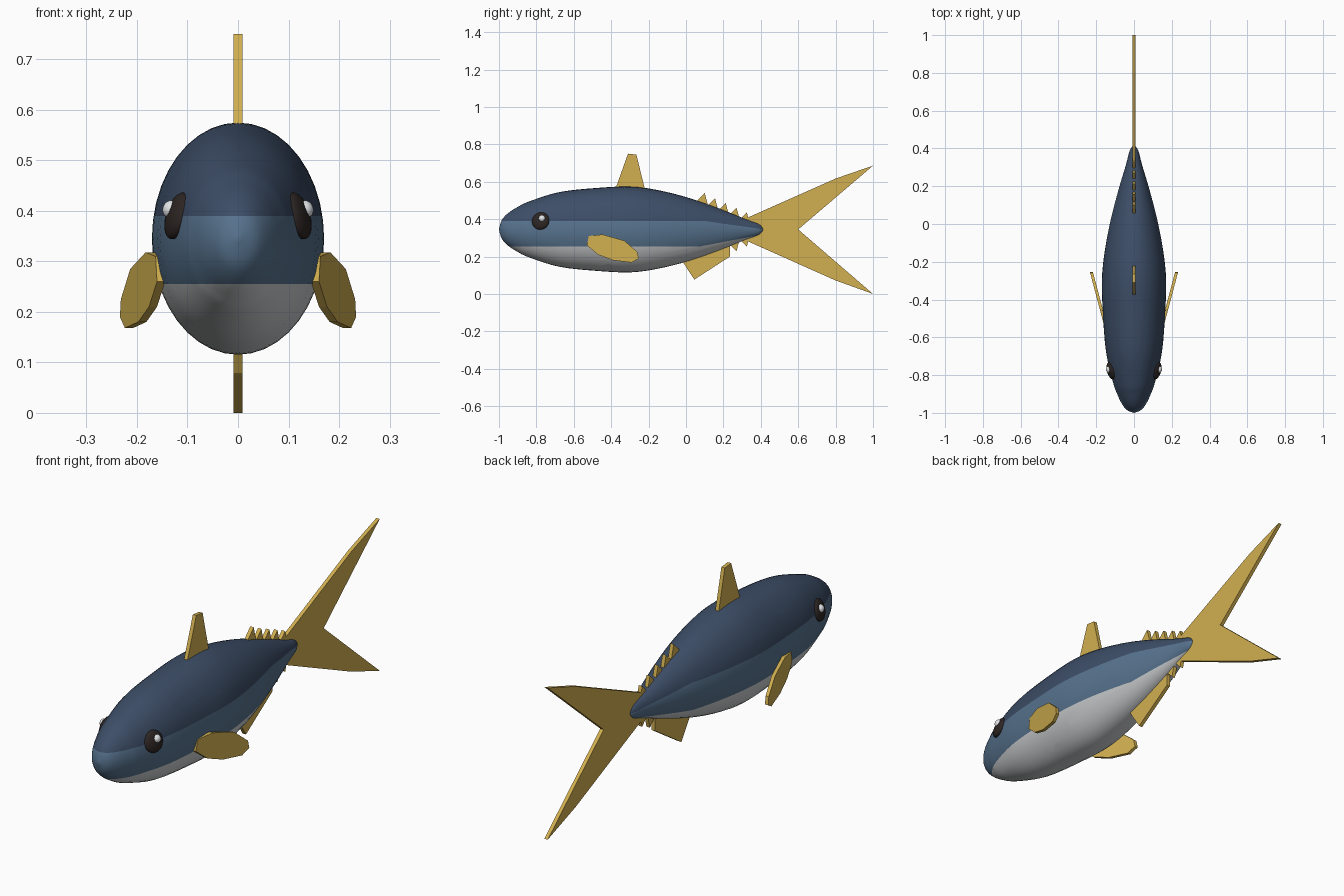
import bpy, bmesh, math
from mathutils import Vector, Matrix

if "Cube" in bpy.data.objects:
    bpy.data.objects.remove(bpy.data.objects["Cube"])

ZC = 0.345  # height of the body axis


def material(name, rgb):
    m = bpy.data.materials.new(name)
    m.diffuse_color = (*rgb, 1)
    m.use_nodes = True
    m.node_tree.nodes["Principled BSDF"].inputs["Base Color"].default_value = m.diffuse_color
    return m


navy = material("navy back", (0.046, 0.075, 0.135))
blue = material("blue side", (0.095, 0.17, 0.27))
grey = material("pale belly", (0.60, 0.62, 0.63))
gold = material("gold fin", (0.64, 0.43, 0.08))
black = material("eye black", (0.025, 0.018, 0.016))
white = material("eye glint", (0.78, 0.80, 0.82))


def finish(name, bm, mats, smooth=False):
    bmesh.ops.recalc_face_normals(bm, faces=bm.faces)
    me = bpy.data.meshes.new(name)
    bm.to_mesh(me)
    bm.free()
    for m in mats:
        me.materials.append(m)
    ob = bpy.data.objects.new(name, me)
    bpy.context.collection.objects.link(ob)
    if smooth:
        me.shade_smooth()
    return ob


# Body: elliptical rings along a smooth half-height profile (y, h)
PROFILE = [(-1, 0), (-0.985, 0.05), (-0.95, 0.088), (-0.9, 0.12), (-0.84, 0.149),
           (-0.675, 0.2), (-0.46, 0.223), (-0.29, 0.229), (-0.14, 0.208),
           (0.02, 0.167), (0.18, 0.111), (0.315, 0.057), (0.39, 0.03), (0.42, 0)]


def smooth_profile(pts, n=4):
    p = [Vector(q) for q in pts]
    p = [p[0]] + p + [p[-1]]
    out = []
    for i in range(1, len(p) - 2):
        a, b, c, d = p[i - 1:i + 3]
        for k in range(n):
            t = k / n
            out.append(0.5 * (2 * b + (c - a) * t + (2 * a - 5 * b + 4 * c - d) * t * t
                              + (3 * b - a - 3 * c + d) * t ** 3))
    return out[1:]


SEG = 40
bm = bmesh.new()
rings = []
for y, h in smooth_profile(PROFILE):
    rings.append([bm.verts.new((0.742 * h * math.cos(a), y, ZC + h * math.sin(a)))
                  for a in (2 * math.pi * i / SEG for i in range(SEG))])
for r, s in zip(rings, rings[1:]):
    for i in range(SEG):
        j = (i + 1) % SEG
        bm.faces.new((r[i], r[j], s[j], s[i]))
for ring, y in ((rings[0], -1), (rings[-1], 0.42)):
    tip = bm.verts.new((0, y, ZC))
    for i in range(SEG):
        bm.faces.new((ring[i], ring[(i + 1) % SEG], tip))

# Colour bands: level lines that taper towards the tail, cut into the skin
TOP_S, BELLY_S = (ZC - 0.39) / 0.32, (0.32 - 0.255) / 0.34
for y0, z0, slope in ((0, 0.39, 0), (0.1, 0.39, TOP_S), (0, 0.255, 0), (0.08, 0.255, BELLY_S)):
    bmesh.ops.bisect_plane(bm, geom=bm.verts[:] + bm.edges[:] + bm.faces[:], dist=1e-5,
                           plane_co=(0, y0, z0), plane_no=Vector((0, -slope, 1)).normalized())
for f in bm.faces:
    c = f.calc_center_median()
    if c.z > min(0.39, 0.39 + (c.y - 0.1) * TOP_S):
        f.material_index = 0
    elif c.z < max(0.255, 0.255 + (c.y - 0.08) * BELLY_S):
        f.material_index = 2
    else:
        f.material_index = 1
finish("body", bm, [navy, blue, grey], smooth=True)


# Fins: flat outlines in (y, z) with thickness; lean = (x at y0, y0, slope)
def plate(bm, pts, thick=0.017, side=1, lean=(0, 0, 0)):
    x0, y0, k = lean
    a, b = [[bm.verts.new((side * (x0 + (y - y0) * k + d), y, z)) for y, z in pts]
            for d in (-thick / 2, thick / 2)]
    bm.faces.new(a)
    bm.faces.new(b[::-1])
    for i in range(len(pts)):
        j = (i + 1) % len(pts)
        bm.faces.new((a[i], a[j], b[j], b[i]))


def fin(name, outlines, **kw):
    bm = bmesh.new()
    for pts in outlines:
        plate(bm, pts, **kw)
    return finish(name, bm, [gold])


fin("tail_fin", [[(0.3, 0.395), (0.8, 0.617), (1, 0.686), (0.6, ZC),
                  (1, 0.0), (0.8, 0.072), (0.3, 0.295)]])
fin("dorsal_fin", [[(-0.385, 0.54), (-0.31, 0.75), (-0.265, 0.745), (-0.215, 0.54)]])
fin("anal_fin", [[(-0.03, 0.19), (0.045, 0.077), (0.235, 0.2), (0.235, 0.28), (0.1, 0.28)]])

# Finlets: rows of small teeth above and below the tail root
APEX = [(0.1, 0.195), (0.155, 0.167), (0.212, 0.142), (0.27, 0.117), (0.325, 0.092)]
for name, s in (("upper_finlets", 1), ("lower_finlets", -1)):
    fin(name, [[(y - 0.06, ZC + s * (h - 0.06)), (y, ZC + s * h),
                (y + 0.02, ZC + s * (h - 0.075))] for y, h in APEX])

# Pectoral fins and eyes on both sides
PECTORAL = [(-0.52, 0.31), (-0.445, 0.318), (-0.33, 0.285), (-0.26, 0.225), (-0.253, 0.19),
            (-0.29, 0.168), (-0.39, 0.18), (-0.47, 0.21), (-0.53, 0.26)]


def ball(name, mat, loc, normal, radius, depth):
    bm = bmesh.new()
    rot = Vector(normal).to_track_quat('Z', 'Y').to_matrix().to_4x4()
    m = Matrix.Translation(loc) @ rot @ Matrix.Diagonal((radius, radius, depth, 1))
    bmesh.ops.create_uvsphere(bm, u_segments=24, v_segments=14, radius=1, matrix=m)
    finish(name, bm, [mat], smooth=True)


for label, s in (("right", 1), ("left", -1)):
    fin(label + "_pectoral_fin", [PECTORAL], thick=0.016, side=s, lean=(0.163, -0.49, 0.265))
    n = (s, -0.28, 0.3)
    ball(label + "_eye", black, (s * 0.12, -0.777, 0.39), n, 0.048, 0.02)
    ball(label + "_eye_glint", white, (s * 0.133, -0.77, 0.403), n, 0.018, 0.016)
